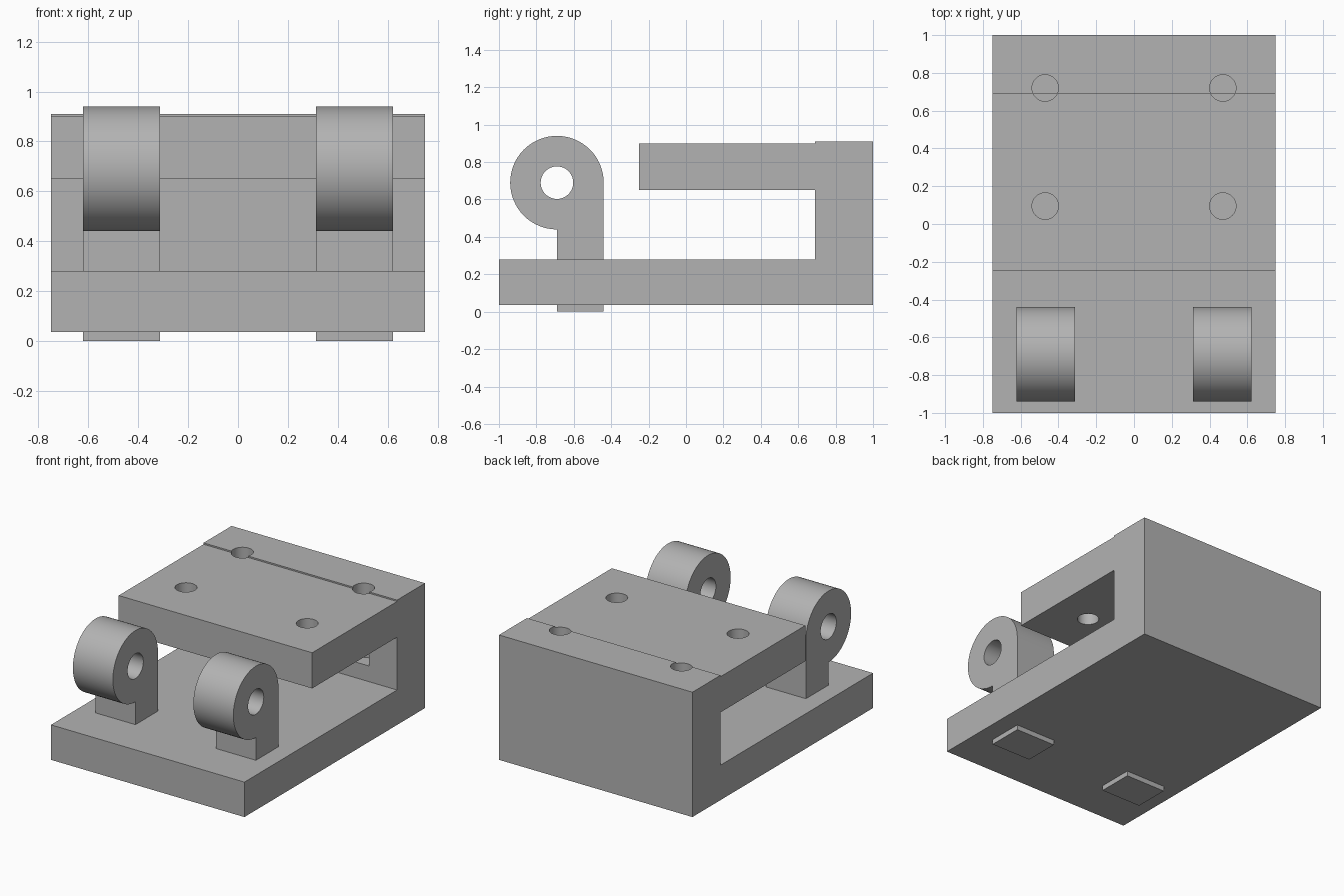
import bpy
import bmesh
from math import pi, sin, cos, radians
from mathutils import Matrix

cube = bpy.data.objects.get("Cube")
if cube:
    bpy.data.objects.remove(cube)

grey = bpy.data.materials.new("plain grey")
grey.use_nodes = True
colour = (0.45, 0.45, 0.45, 1)
grey.diffuse_color = colour
grey.node_tree.nodes["Principled BSDF"].inputs["Base Color"].default_value = colour


def make_object(name, bm):
    bmesh.ops.recalc_face_normals(bm, faces=bm.faces)
    mesh = bpy.data.meshes.new(name)
    bm.to_mesh(mesh)
    bm.free()
    mesh.materials.append(grey)
    obj = bpy.data.objects.new(name, mesh)
    bpy.context.collection.objects.link(obj)
    return obj


def extrude_profile(name, points, x0, x1):
    """Extrude a (y, z) side profile from x0 to x1."""
    bm = bmesh.new()
    face = bm.faces.new([bm.verts.new((x0, y, z)) for y, z in points])
    new = bmesh.ops.extrude_face_region(bm, geom=[face])["geom"]
    verts = [v for v in new if isinstance(v, bmesh.types.BMVert)]
    bmesh.ops.translate(bm, verts=verts, vec=(x1 - x0, 0, 0))
    return make_object(name, bm)


def drill(target, centre, radius, depth, axis):
    """Cut a round hole along the given axis."""
    turn = Matrix.Rotation(pi / 2, 4, "Y") if axis == "X" else Matrix()
    bm = bmesh.new()
    bmesh.ops.create_cone(bm, cap_ends=True, segments=48, radius1=radius,
                          radius2=radius, depth=depth,
                          matrix=Matrix.Translation(centre) @ turn)
    cutter = make_object("drill_cutter", bm)
    cutter.hide_render = True
    mod = target.modifiers.new("hole", "BOOLEAN")
    mod.operation = "DIFFERENCE"
    mod.solver = "EXACT"
    mod.object = cutter
    select(target)
    bpy.ops.object.modifier_apply(modifier=mod.name)
    bpy.data.objects.remove(cutter)


def select(obj):
    bpy.ops.object.select_all(action="DESELECT")
    obj.select_set(True)
    bpy.context.view_layer.objects.active = obj


def smooth(obj):
    select(obj)
    bpy.ops.object.shade_smooth_by_angle(angle=radians(30))


# C-shaped body: base plate, back wall with a slight step, upper plate
body = extrude_profile("clamp_body", [
    (-1, 0.035), (1, 0.035), (1, 0.91), (0.69, 0.91), (0.69, 0.9),
    (-0.25, 0.9), (-0.25, 0.65), (0.69, 0.65), (0.69, 0.28), (-1, 0.28),
], -0.75, 0.75)

# Screw holes through the upper plate; the rear pair groove the wall
for x in (-0.47, 0.47):
    for y in (0.095, 0.72):
        drill(body, (x, y, 0.69), 0.07, 0.6, "Z")
smooth(body)

# Hinge lugs: round knuckle on a leg that passes through the base
cy, cz, r = -0.69, 0.69, 0.25
arc = [(cy + r * cos(a), cz + r * sin(a))
       for a in (1.5 * pi * i / 48 for i in range(49))]
lug_profile = arc + [(cy, 0), (cy + r, 0)]
for side, x in (("right", -0.467), ("left", 0.467)):
    lug = extrude_profile(side + "_hinge_lug", lug_profile, x - 0.155, x + 0.155)
    drill(lug, (x, cy, cz), 0.087, 0.5, "X")
    smooth(lug)
